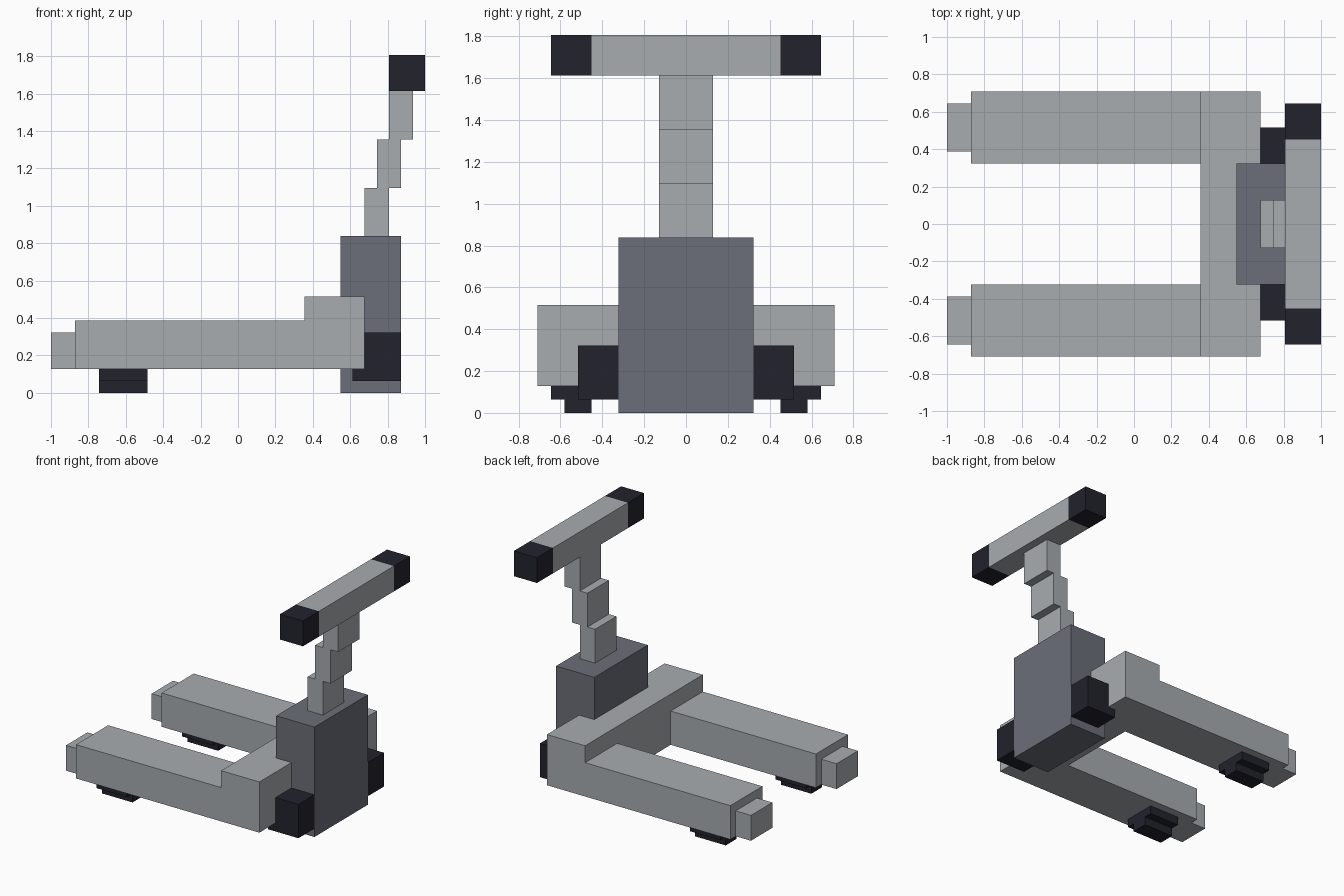
import bpy
import bmesh
from mathutils import Vector

if "Cube" in bpy.data.objects:
    bpy.data.objects.remove(bpy.data.objects["Cube"], do_unlink=True)

U = 2 / 31      # block size: the model is 31 blocks long
X0 = -15.5      # fork tips, in blocks


def material(name, rgb):
    m = bpy.data.materials.new(name)
    m.use_nodes = True
    m.diffuse_color = (*rgb, 1)
    m.node_tree.nodes["Principled BSDF"].inputs["Base Color"].default_value = (*rgb, 1)
    return m


light_grey = material("light_grey", (0.386, 0.413, 0.429))
slate_grey = material("slate_grey", (0.146, 0.157, 0.188))
black = material("black_rubber", (0.016, 0.016, 0.026))


def box(name, mat, x, y, z):
    """Flat block from (min, max) ranges in block units; x counts from the fork tips."""
    lo = Vector((x[0] + X0, y[0], z[0])) * U
    hi = Vector((x[1] + X0, y[1], z[1])) * U
    bm = bmesh.new()
    bmesh.ops.create_cube(bm, size=1)
    bmesh.ops.scale(bm, vec=hi - lo, verts=bm.verts)
    mesh = bpy.data.meshes.new(name)
    bm.to_mesh(mesh)
    bm.free()
    mesh.materials.append(mat)
    ob = bpy.data.objects.new(name, mesh)
    ob.location = (lo + hi) / 2
    bpy.context.collection.objects.link(ob)
    return ob


def pair(name, mat, x, y, z):
    """The same block on both sides of the centre line."""
    box("back_" + name, mat, x, y, z)
    box("front_" + name, mat, x, (-y[1], -y[0]), z)


# Forks with narrower tips
pair("fork", light_grey, (2, 21), (5, 11), (2, 6))
pair("fork_tip", light_grey, (0, 2), (6, 10), (2, 5))

# Load rollers under the forks
pair("roller_mount", black, (4, 8), (6, 10), (1, 2))
pair("roller", black, (4, 8), (7, 9), (0, 1))

# Cross beam, pump housing and side wheels
box("cross_beam", light_grey, (21, 26), (-11, 11), (2, 8))
box("pump_housing", slate_grey, (24, 29), (-5, 5), (0, 13))
pair("side_wheel", black, (25, 29), (5, 8), (1, 5))

# Stepped steering stem
for i in range(3):
    box(f"stem_{i + 1}", light_grey, (26 + i, 28 + i), (-2, 2), (13 + 4 * i, 17 + 4 * i))

# Handlebar with grips
box("handlebar", light_grey, (28, 31), (-7, 7), (25, 28))
pair("grip", black, (28, 31), (7, 10), (25, 28))
